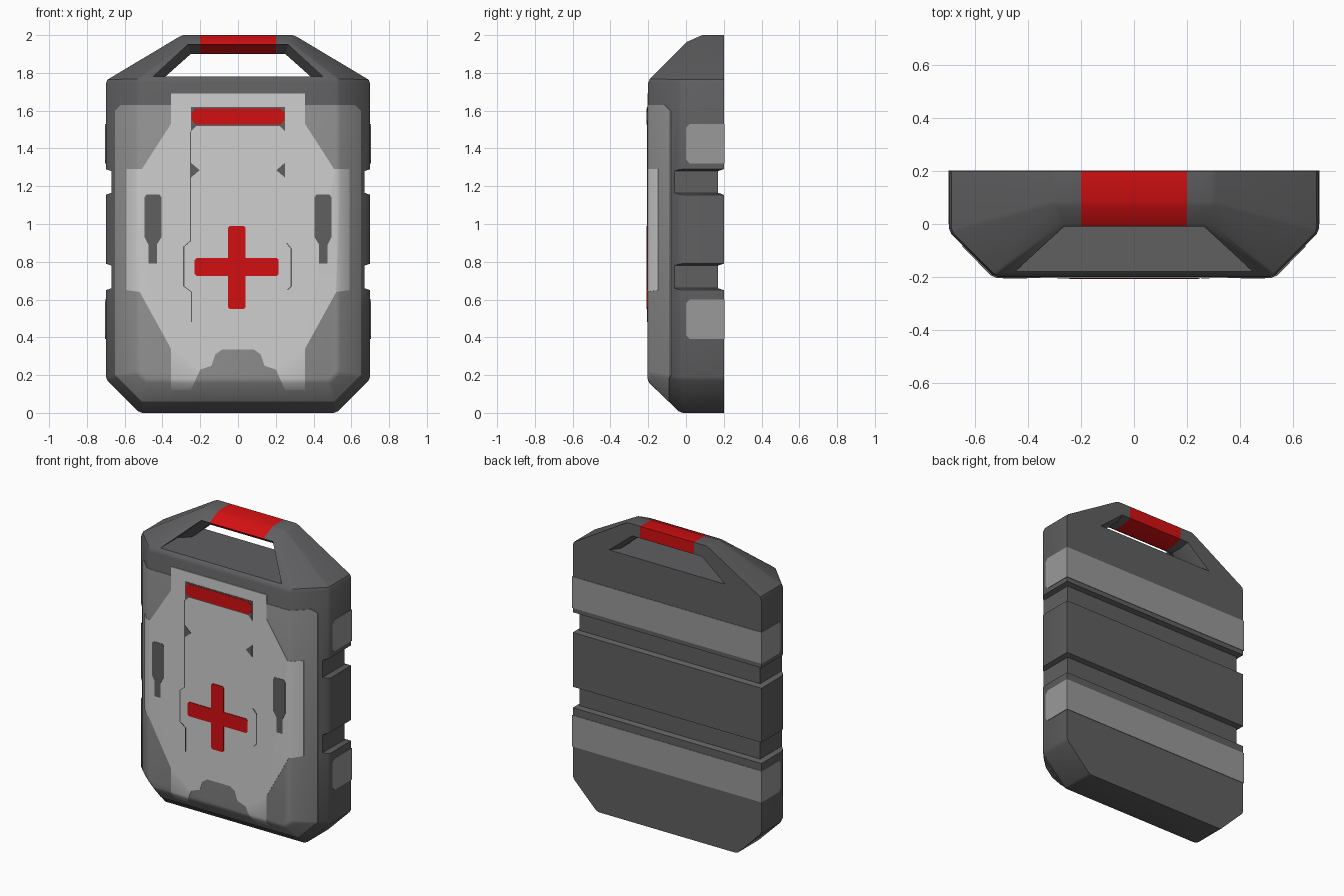
import bpy, bmesh, math
from mathutils import Vector

if "Cube" in bpy.data.objects:
    bpy.data.objects.remove(bpy.data.objects["Cube"])


def material(name, rgb):
    m = bpy.data.materials.new(name)
    m.diffuse_color = (*rgb, 1)
    m.use_nodes = True
    m.node_tree.nodes["Principled BSDF"].inputs["Base Color"].default_value = m.diffuse_color
    return m


DARK = material("dark grey", (0.115, 0.115, 0.12))
MID = material("mid grey", (0.32, 0.32, 0.32))
LIGHT = material("light grey", (0.62, 0.62, 0.62))
RED = material("red", (0.65, 0.005, 0.006))


def finish(bm, name, mat=None):
    bmesh.ops.recalc_face_normals(bm, faces=bm.faces[:])
    me = bpy.data.meshes.new(name)
    bm.to_mesh(me)
    bm.free()
    ob = bpy.data.objects.new(name, me)
    bpy.context.collection.objects.link(ob)
    if mat:
        me.materials.append(mat)
    return ob


def loft(name, sections, mat=None):
    """Closed solid skinned through matching rings of points."""
    bm = bmesh.new()
    rings = [[bm.verts.new(p) for p in s] for s in sections]
    n = len(rings[0])
    for a, b in zip(rings, rings[1:]):
        for i in range(n):
            j = (i + 1) % n
            bm.faces.new((a[i], a[j], b[j], b[i]))
    bm.faces.new(rings[0])
    bm.faces.new(rings[-1])
    return finish(bm, name, mat)


def plate(name, poly, mat, e, back=-0.19):
    """Front plate from an x-z outline."""
    return loft(name, [[(x, y, z) for x, z in poly] for y in (-0.2 - e, back)], mat)


def mirror(half):
    """Complete a half outline whose ends lie on x = 0."""
    return half + [(-x, z) for x, z in reversed(half) if x > 0]


def flip(poly):
    return [(-x, z) for x, z in poly]


def boolean(ob, other, op):
    m = ob.modifiers.new("cut", 'BOOLEAN')
    m.object, m.operation, m.solver = other, op, 'EXACT'
    dg = bpy.context.evaluated_depsgraph_get()
    me = bpy.data.meshes.new_from_object(ob.evaluated_get(dg))
    ob.modifiers.clear()
    ob.data = me
    bpy.data.objects.remove(other)


def smooth(ob):
    ob.data.shade_smooth()
    ob.data.set_sharp_from_angle(angle=math.radians(30))


def shell(name, e=0.0, mat=None):
    """Rounded hull of the case, grown outward by e; back edges stay sharp."""
    r = 0.03 + e
    outline = [(0.67, 1.743), (0.67, 0.1924), (0.5076, 0.03)]
    front = [(x, -0.0176, z) for x, z in outline]
    front += [(0.518, -0.17, 1.7476), (0.518, -0.17, 0.222), (0.478, -0.17, 0.182),
              (0.265, 0.025, 1.9426), (0.29, 0.087, 1.97)]
    back = [(x, 0.2 + e, z) for x, z in outline + [(0.29, 1.97)]]
    q = math.pi / 4
    ball = [Vector((math.cos(a * q) * math.cos(b * q), math.sin(a * q) * math.cos(b * q),
                    math.sin(b * q))) for b in (-1, 0, 1) for a in range(8)]
    ball += [Vector((0, 0, 1)), Vector((0, 0, -1))]
    disc = [Vector((math.cos(a * q), 0, math.sin(a * q))) for a in range(8)]
    bm = bmesh.new()
    for pts, dirs in ((front, ball), (back, disc)):
        for x, y, z in pts:
            for s in (1, -1):
                for d in dirs:
                    bm.verts.new(Vector((s * x, y, z)) + d * r)
    bmesh.ops.remove_doubles(bm, verts=bm.verts[:], dist=0.0005)
    bmesh.ops.convex_hull(bm, input=bm.verts[:])
    bmesh.ops.delete(bm, geom=[v for v in bm.verts if not v.link_faces], context='VERTS')
    bmesh.ops.dissolve_limit(bm, angle_limit=math.radians(0.5),
                             verts=bm.verts[:], edges=bm.edges[:])
    return finish(bm, name, mat)


# Case body with handle opening and two grooves round the sides and back
body = shell("case_body", mat=DARK)


def opening(y, low, high, top):
    return [(-low, y, 1.78), (low, y, 1.78), (high, y, top), (-high, y, top)]


boolean(body, loft("handle_cutter", [
    opening(-0.3, 0.45, 0.265, 1.95), opening(0.0, 0.45, 0.265, 1.95),
    opening(0.06, 0.385, 0.25, 1.9), opening(0.14, 0.385, 0.25, 1.9),
    opening(0.2, 0.43, 0.26, 1.92), opening(0.3, 0.43, 0.26, 1.92)]), 'DIFFERENCE')


def groove_ring(z, d):
    x, y = 0.7 - d, 0.2 - d
    return [(1, -0.3, z), (1, 1, z), (-1, 1, z), (-1, -0.3, z),
            (-x, -0.3, z), (-x, y, z), (x, y, z), (x, -0.3, z)]


for lo, hi in ((0.65, 0.79), (1.155, 1.29)):
    boolean(body, loft("groove_cutter", [
        groove_ring(lo - 0.002, -0.005), groove_ring(lo + 0.01, 0.03),
        groove_ring(hi - 0.01, 0.03), groove_ring(hi + 0.002, -0.005)]), 'DIFFERENCE')

# Red grip: middle of the handle bar
body.data.materials.clear()
body.data.materials.append(DARK)
body.data.materials.append(RED)
bm = bmesh.new()
bm.from_mesh(body.data)
for s in (-0.2, 0.2):
    bmesh.ops.bisect_plane(bm, geom=bm.verts[:] + bm.edges[:] + bm.faces[:],
                           plane_co=(s, 0, 0), plane_no=(1, 0, 0))
for f in bm.faces:
    c = f.calc_center_median()
    f.material_index = int(abs(c.x) < 0.2 and c.z > 1.88)
bm.to_mesh(body.data)
bm.free()
smooth(body)

# Front panels that wrap over the chamfers
mid_outline = mirror([(0, 1.63), (0.62, 1.63), (0.65, 1.6), (0.65, 0.2), (0.51, 0.06), (0, 0.06)])
light_outline = mirror([
    (0, 1.69), (0.355, 1.69), (0.355, 1.53), (0.49, 1.32), (0.51, 1.29), (0.59, 1.29),
    (0.59, 0.65), (0.52, 0.64), (0.355, 0.34), (0.355, 0.12), (0.25, 0.12), (0.2, 0.23),
    (0.14, 0.25), (0.12, 0.31), (0.085, 0.335), (0, 0.335)])
for name, outline, mat, e in (("front_panel", mid_outline, MID, 0.003),
                              ("front_cover", light_outline, LIGHT, 0.005)):
    panel = plate(name, outline, mat, 0.1, back=-0.03)
    boolean(panel, shell("panel_limit", e), 'INTERSECT')
    smooth(panel)

# Pale bands across the back and sides
for name, lo, hi in (("lower_band", 0.39, 0.6), ("upper_band", 1.32, 1.53)):
    yz = [(0.3, lo), (0.02, lo), (0, lo + 0.02), (0, hi - 0.02), (0.02, hi), (0.3, hi)]
    band = loft(name, [[(x, y, z) for y, z in yz] for x in (-1, 1)], MID)
    boolean(band, shell("band_limit", 0.003), 'INTERSECT')
    smooth(band)

# Red label bar on its dark backing
plate("label_backing", mirror([(0, 1.62), (0.25, 1.62), (0.25, 1.49), (0.22, 1.52), (0, 1.52)]),
      DARK, 0.007)
plate("label_bar", mirror([(0, 1.612), (0.225, 1.612), (0.245, 1.59), (0.245, 1.55),
                           (0.225, 1.526), (0, 1.526)]), RED, 0.009)

# Red cross with clipped corners
cross = mirror([(0, 0.99), (0.037, 0.99), (0.047, 0.98), (0.047, 0.82), (0.212, 0.82),
                (0.222, 0.81), (0.222, 0.735), (0.212, 0.725), (0.047, 0.725),
                (0.047, 0.56), (0.037, 0.55), (0, 0.55)])
plate("cross", [(x - 0.007, z) for x, z in cross], RED, 0.009)

# Latches, pointers and seams
latch = [(0.415, 1.155), (0.485, 1.155), (0.495, 1.14), (0.495, 0.93), (0.475, 0.89),
         (0.475, 0.79), (0.43, 0.79), (0.43, 0.89), (0.405, 0.93), (0.405, 1.14)]
pointer = [(0.25, 1.325), (0.25, 1.245), (0.203, 1.285)]
for side, f in (("right", list), ("left", flip)):
    plate(side + "_latch", f(latch), DARK, 0.007)
    plate(side + "_pointer", f(pointer), DARK, 0.007)


def seam(path):
    return path + [(x - 0.007, z) for x, z in reversed(path)]


plate("left_seam", flip(seam([(0.255, 1.49), (0.255, 0.91), (0.29, 0.88), (0.29, 0.67),
                              (0.25, 0.64), (0.25, 0.48)])), DARK, 0.007)
plate("right_seam", seam([(0.26, 0.9), (0.285, 0.87), (0.285, 0.67), (0.265, 0.65)]), DARK, 0.007)
